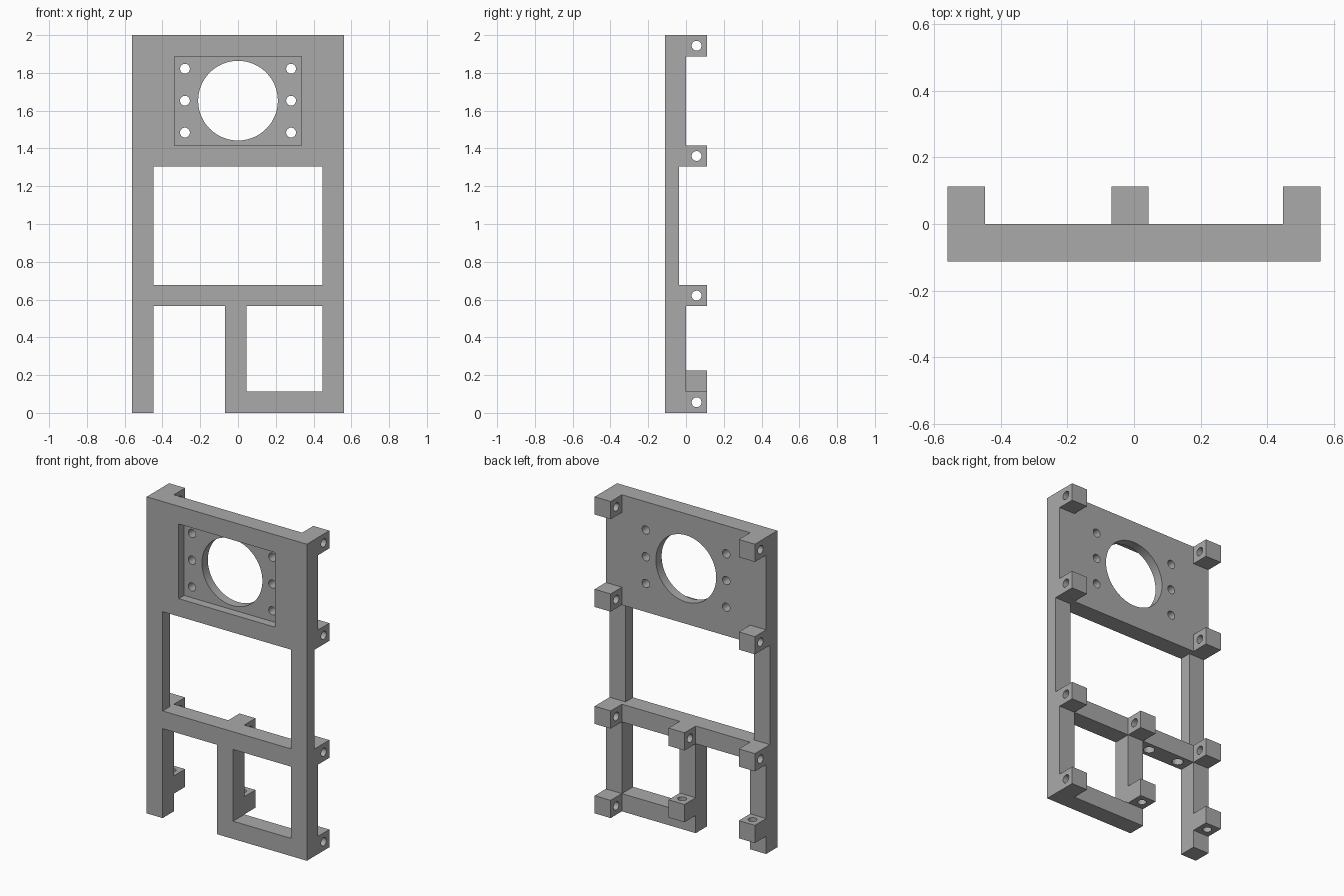
import bpy
import math

cube = bpy.data.objects.get("Cube")
if cube:
    bpy.data.objects.remove(cube, do_unlink=True)

GREY = bpy.data.materials.new("plain grey")
GREY.use_nodes = True
GREY.diffuse_color = (0.4, 0.4, 0.4, 1)
GREY.node_tree.nodes["Principled BSDF"].inputs["Base Color"].default_value = (0.4, 0.4, 0.4, 1)

HALF = 0.56     # half width of the frame
BAR = 0.112     # bar width, plate depth and lug size
HOLE = 0.026    # screw hole radius
INNER = HALF - BAR
POST = (-0.068, 0.044)
RAIL = (0.565, 0.677)
PANEL_BOTTOM = 1.304


def box(name, x, y, z):
    """Box spanning the given (low, high) ranges."""
    bpy.ops.mesh.primitive_cube_add(size=1)
    ob = bpy.context.object
    ob.name = name
    spans = (x, y, z)
    for v in ob.data.vertices:
        v.co = [(s[0] + s[1]) / 2 + c * (s[1] - s[0]) for c, s in zip(v.co, spans)]
    return ob


def rod(centre, radius, depth, axis, sides=32):
    """Cylinder cutter along one axis."""
    turn = {"x": (0, math.pi / 2, 0), "y": (math.pi / 2, 0, 0), "z": (0, 0, 0)}[axis]
    bpy.ops.mesh.primitive_cylinder_add(vertices=sides, radius=radius, depth=depth,
                                        location=centre, rotation=turn)
    return bpy.context.object


def cut(ob, cutters):
    """Subtract every cutter, then remove it."""
    for cutter in cutters:
        cutter.hide_render = True
        mod = ob.modifiers.new("cut", "BOOLEAN")
        mod.operation = "DIFFERENCE"
        mod.solver = "EXACT"
        mod.object = cutter
        bpy.context.view_layer.objects.active = ob
        bpy.ops.object.modifier_apply(modifier=mod.name)
        bpy.data.objects.remove(cutter, do_unlink=True)


def finish(ob):
    ob.data.materials.clear()
    ob.data.materials.append(GREY)
    bpy.ops.object.select_all(action="DESELECT")
    ob.select_set(True)
    bpy.context.view_layer.objects.active = ob
    bpy.ops.object.shade_smooth_by_angle(angle=math.radians(30))


# Main frame with its window, lower openings and thinned middle posts
frame = box("frame", (-HALF, HALF), (-BAR, 0), (0, 2))
through = (-0.5, 0.5)
cutters = [
    box("window", (-INNER, INNER), through, (RAIL[1], PANEL_BOTTOM)),
    box("open_bay", (-INNER, POST[0]), through, (-0.2, RAIL[0])),
    box("closed_bay", (POST[1], INNER), through, (BAR, RAIL[0])),
    box("post_relief", (-1, 1), (-0.037, 0.5), (RAIL[1], PANEL_BOTTOM)),
    box("recess", (-0.336, 0.336), (-0.5, -0.058), (1.416, 1.888)),
]

# Large round opening and screw holes in the panel
MID = 1.653
cutters.append(rod((0, 0, MID), 0.211, 1, "y", 64))
for side in (-1, 1):
    for step in (-1, 0, 1):
        cutters.append(rod((side * 0.281, 0, MID + step * 0.169), HOLE, 1, "y"))

# Blind holes under the cross rail
for x in (-0.16, -0.375):
    cutters.append(rod((x, -BAR / 2, RAIL[0]), 0.033, 0.14, "z"))
cut(frame, cutters)
finish(frame)


def lug(name, x, z, axis):
    """Drilled square lug on the back of the frame."""
    ob = box(name, (x, x + BAR), (0, BAR), (z, z + BAR))
    centre = (x + BAR / 2, BAR / 2, z + BAR / 2)
    cut(ob, [rod(centre, HOLE, 0.5, axis)])
    finish(ob)


# Lugs with crosswise holes
for side, x in (("left", INNER), ("right", -HALF)):
    for level, z in (("top", 2 - BAR), ("panel", PANEL_BOTTOM), ("rail", RAIL[0])):
        lug(f"{side}_{level}_lug", x, z, "x")
lug("middle_rail_lug", POST[0], RAIL[0], "x")
lug("left_foot_lug", INNER, 0, "x")

# Lugs with upright holes
lug("middle_foot_lug", POST[0], BAR, "z")
lug("right_foot_lug", -HALF, BAR, "z")
